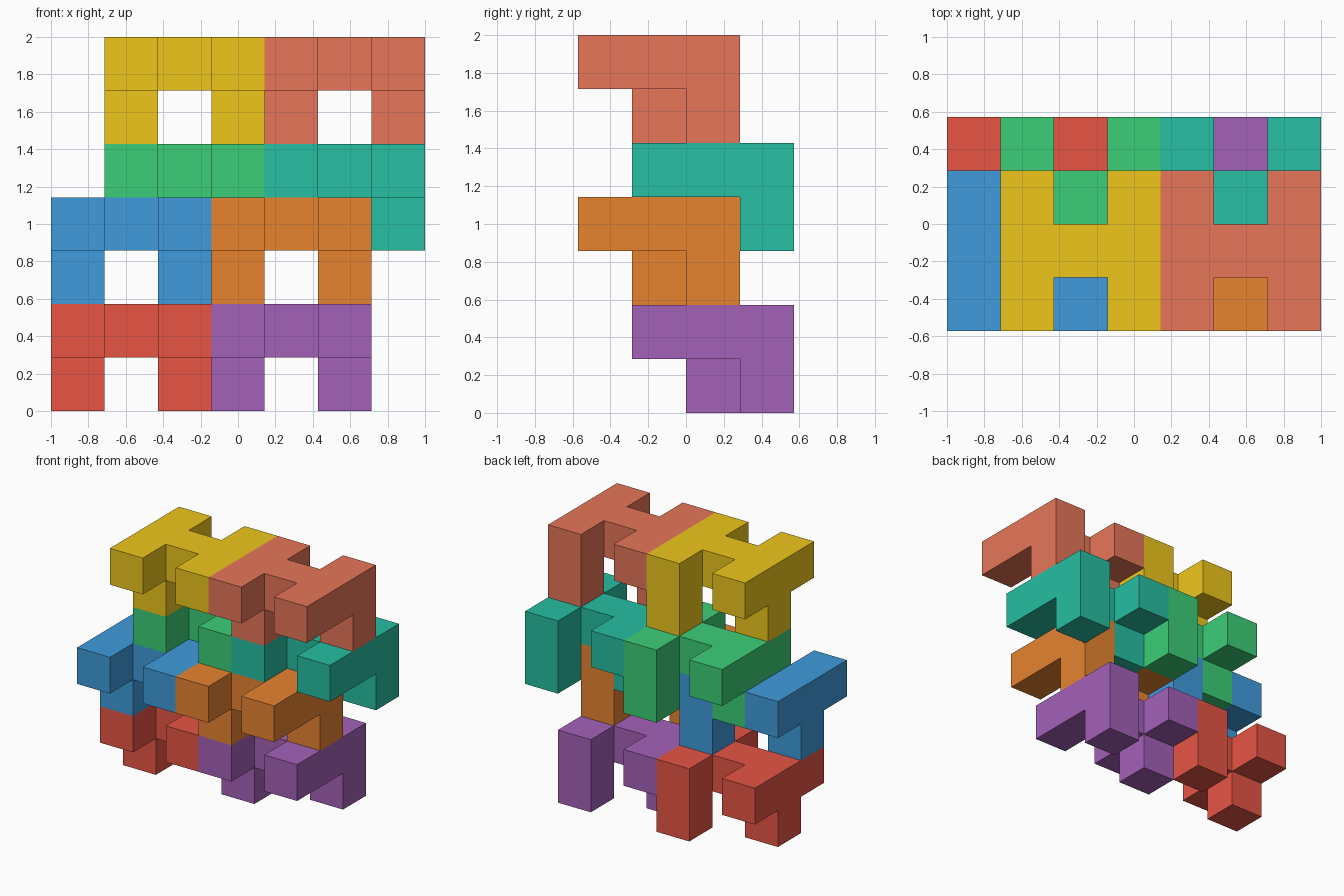
import bpy
import bmesh
from mathutils import Vector

if "Cube" in bpy.data.objects:
    bpy.data.objects.remove(bpy.data.objects["Cube"])

U = 2 / 7                            # one grid cell
ORIGIN = Vector((-3.5, -2.0, 0.0))   # corner of the 7 x 4 x 7 cell grid

# One piece: an H-shaped slab with a rear right leg and a middle left leg
H_SLAB = [(x, y, 1) for x in (0, 2) for y in range(3)] + [(1, 1, 1)]
LEGS = [(2, 2, 0), (0, 1, 0)]
CELLS = set(H_SLAB + LEGS)


def add_piece(name, corner, color):
    """Closed shell around the piece's cells, with flat areas merged."""
    bm = bmesh.new()
    for cell in CELLS:
        for axis in range(3):
            for side in (0, 1):
                neighbour = list(cell)
                neighbour[axis] += 2 * side - 1
                if tuple(neighbour) in CELLS:
                    continue
                quad = []
                for a, b in ((0, 0), (1, 0), (1, 1), (0, 1)):
                    p = Vector(cell)
                    p[axis] += side
                    p[(axis + 1) % 3] += a
                    p[(axis + 2) % 3] += b
                    quad.append(bm.verts.new((p + Vector(corner) + ORIGIN) * U))
                bm.faces.new(quad if side else quad[::-1])
    bmesh.ops.remove_doubles(bm, verts=bm.verts, dist=1e-4)
    bmesh.ops.dissolve_limit(bm, angle_limit=0.01, verts=bm.verts, edges=bm.edges)
    bmesh.ops.recalc_face_normals(bm, faces=bm.faces)

    mesh = bpy.data.meshes.new(name)
    bm.to_mesh(mesh)
    bm.free()
    mat = bpy.data.materials.new(name + "_color")
    mat.diffuse_color = (*color, 1)
    mat.use_nodes = True
    mat.node_tree.nodes["Principled BSDF"].inputs["Base Color"].default_value = mat.diffuse_color
    mesh.materials.append(mat)
    bpy.context.collection.objects.link(bpy.data.objects.new(name, mesh))


# Four layers of two pieces: (start cell, left piece, right piece)
LAYERS = [
    ((0, 1, 0), ("red_piece", (0.80, 0.09, 0.06)), ("purple_piece", (0.37, 0.12, 0.48))),
    ((0, 0, 2), ("blue_piece", (0.05, 0.33, 0.72)), ("orange_piece", (0.80, 0.23, 0.03))),
    ((1, 1, 3), ("green_piece", (0.045, 0.62, 0.185)), ("teal_piece", (0.02, 0.52, 0.36))),
    ((1, 0, 5), ("yellow_piece", (0.86, 0.565, 0.012)), ("salmon_piece", (0.80, 0.18, 0.10))),
]
for (x, y, z), *pair in LAYERS:
    for i, (name, color) in enumerate(pair):
        add_piece(name, (x + 3 * i, y, z), color)
